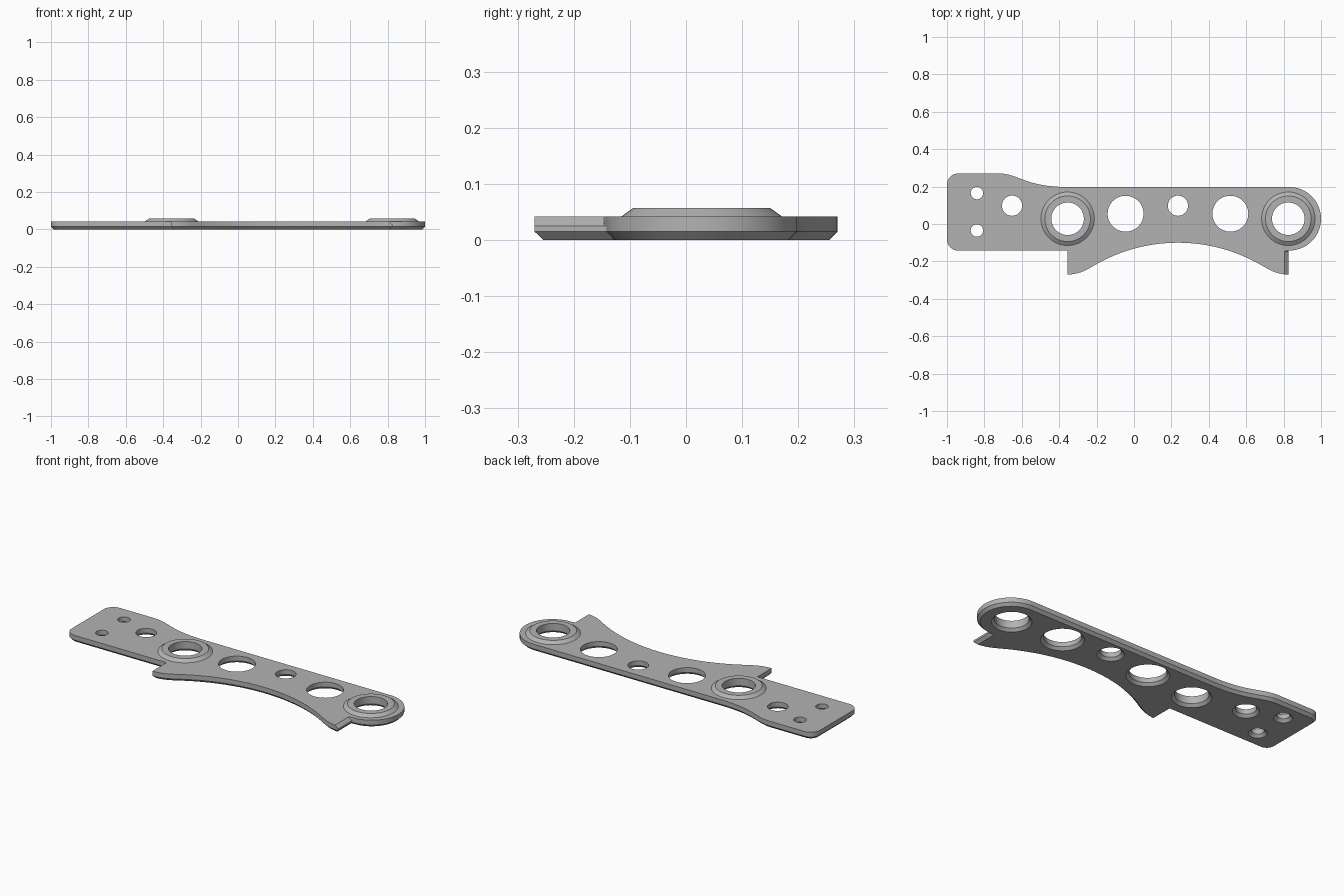
import bpy, bmesh, math
from mathutils import Vector
from mathutils.geometry import interpolate_bezier

cube = bpy.data.objects.get("Cube")
if cube:
    bpy.data.objects.remove(cube)

CHAMFER, TOP, BOSS_TOP = 0.015, 0.042, 0.057
FIN_X, FIN_Y, MID_X = 0.825, -0.27, 0.235
LOW, HIGH, BACK = -0.142, 0.198, 0.27


def arc(cx, cy, r, a0, a1, n):
    steps = [math.radians(a0 + (a1 - a0) * i / n) for i in range(n + 1)]
    return [Vector((cx + r * math.cos(a), cy + r * math.sin(a))) for a in steps]


def bezier(a, b, c, d, n):
    pts = interpolate_bezier(*[Vector((*p, 0)) for p in (a, b, c, d)], n)
    return [p.to_2d() for p in pts]


def inset(pts, dist):
    """Move a counter-clockwise outline inward by a constant distance."""
    out = []
    for i, p in enumerate(pts):
        d0 = (p - pts[i - 1]).normalized()
        d1 = (pts[(i + 1) % len(pts)] - p).normalized()
        n0, n1 = Vector((-d0.y, d0.x)), Vector((-d1.y, d1.x))
        out.append(p + (n0 + n1) * dist / (1 + n0.dot(n1)))
    return out


# Curved lower edge: half of the arch, mirrored for the other half
left_half = bezier((2 * MID_X - FIN_X, FIN_Y), (-0.29, FIN_Y),
                   (-0.25, -0.243), (-0.21, -0.22), 8)
left_half += arc(MID_X, -0.985, 0.885, 120, 90, 16)[1:]
right_half = [Vector((2 * MID_X - p.x, p.y)) for p in reversed(left_half[:-1])]

# Whole outline, counter-clockwise
outline = arc(-0.94, LOW + 0.06, 0.06, 180, 270, 8)
outline.append(Vector((2 * MID_X - FIN_X, LOW)))
outline += left_half + right_half
outline += [Vector((FIN_X, LOW - 0.004)), Vector((FIN_X, LOW))]
outline += arc(0.83, 0.028, 0.17, -90, 90, 32)[1:]
outline += bezier((-0.36, HIGH), (-0.58, HIGH), (-0.62, BACK), (-0.72, BACK), 16)
outline += arc(-0.94, BACK - 0.06, 0.06, 90, 180, 8)

bm = bmesh.new()


def ring(pts, z):
    return [bm.verts.new((p.x, p.y, z)) for p in pts]


def loft(rings):
    for a, b in zip(rings, rings[1:]):
        for i in range(len(a)):
            bm.faces.new((a[i - 1], a[i], b[i], b[i - 1]))


def loop_edges(verts):
    found = []
    for i, v in enumerate(verts):
        e = bm.edges.get((verts[i - 1], v))
        found.append(e or bm.edges.new((verts[i - 1], v)))
    return found


# Outer wall: bottom chamfer, upright side, sloped upper edge on one fin end
top_outline = [Vector((p.x - 0.02, p.y)) if abs(p.x - FIN_X) < 1e-4 and p.y < LOW - 0.002
               else p for p in outline]
walls = [ring(inset(outline, CHAMFER), 0), ring(outline, CHAMFER),
         ring(outline, 0.025), ring(top_outline, TOP)]
loft(walls)
bottom_edges, top_edges = loop_edges(walls[0]), loop_edges(walls[-1])

# Holes: x, y, radius, raised collar or not
holes = [(-0.84, 0.165, 0.033, False), (-0.84, -0.035, 0.033, False),
         (-0.652, 0.098, 0.054, False), (-0.355, 0.028, 0.087, True),
         (-0.045, 0.055, 0.096, False), (0.235, 0.098, 0.054, False),
         (0.515, 0.055, 0.096, False), (0.825, 0.028, 0.087, True)]
for x, y, r, collar in holes:
    if collar:
        profile = [(0.143, TOP), (0.122, BOSS_TOP), (r, BOSS_TOP)]
    else:
        profile = [(r, TOP)]
    profile += [(r, CHAMFER), (r + CHAMFER, 0)]
    rings = [ring(arc(x, y, radius, 0, 360, 48)[:-1], z) for radius, z in profile]
    loft(rings)
    top_edges += loop_edges(rings[0])
    bottom_edges += loop_edges(rings[-1])

# Flat faces around the holes
bmesh.ops.triangle_fill(bm, edges=top_edges, use_beauty=True, normal=(0, 0, 1))
bmesh.ops.triangle_fill(bm, edges=bottom_edges, use_beauty=True, normal=(0, 0, -1))
bmesh.ops.recalc_face_normals(bm, faces=bm.faces)

mesh = bpy.data.meshes.new("mounting_plate")
bm.to_mesh(mesh)
bm.free()
plate = bpy.data.objects.new("mounting_plate", mesh)
bpy.context.collection.objects.link(plate)

# Plain grey finish
grey = bpy.data.materials.new("plain_grey")
grey.use_nodes = True
color = (0.45, 0.45, 0.45, 1)
grey.diffuse_color = color
grey.node_tree.nodes["Principled BSDF"].inputs["Base Color"].default_value = color
mesh.materials.append(grey)

bpy.ops.object.select_all(action='DESELECT')
plate.select_set(True)
bpy.context.view_layer.objects.active = plate
bpy.ops.object.shade_smooth_by_angle(angle=math.radians(25))
